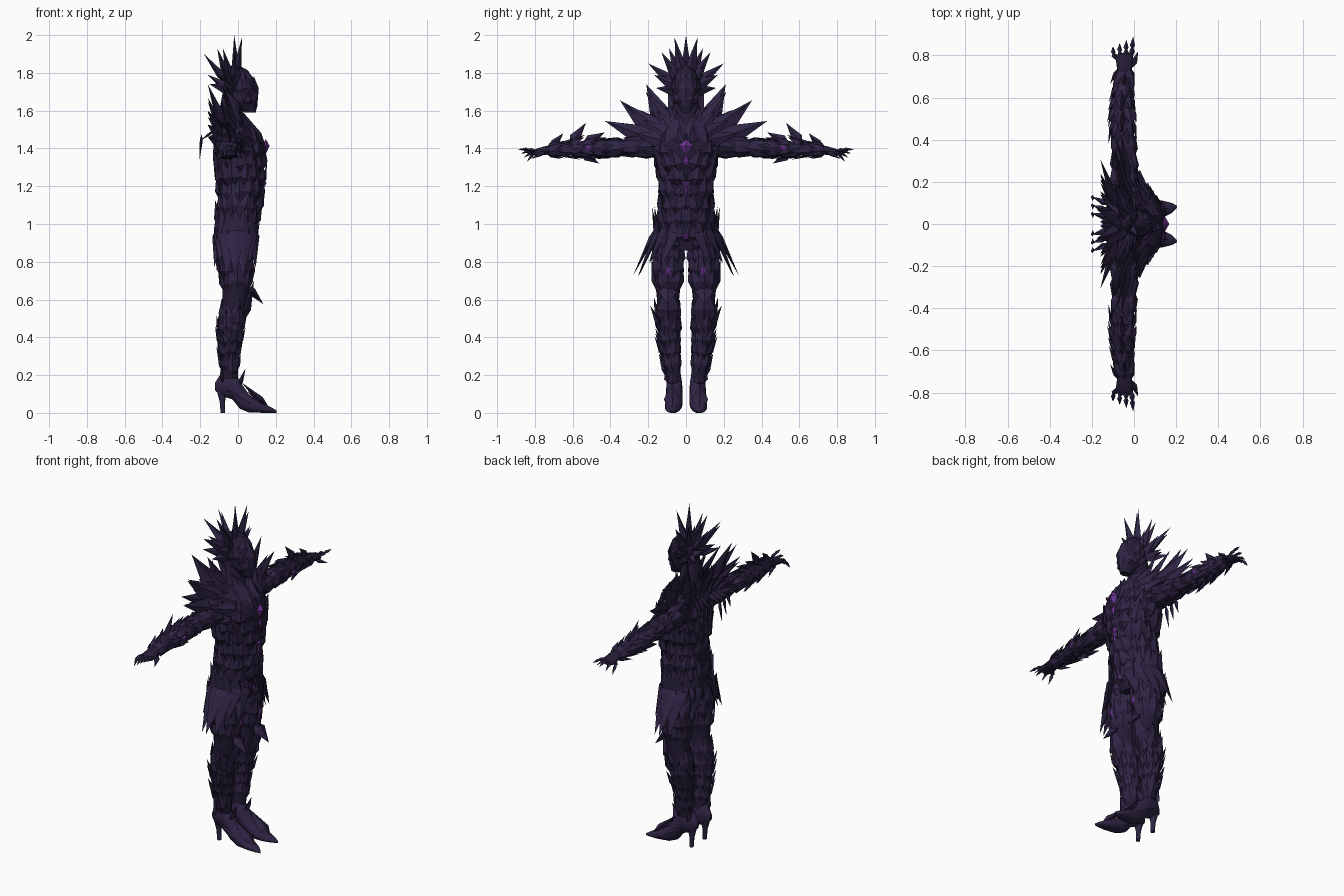
import bpy, bmesh, math, random
from mathutils import Vector

random.seed(7)
if "Cube" in bpy.data.objects:
    bpy.data.objects.remove(bpy.data.objects["Cube"])


def make_material(name, colour):
    mat = bpy.data.materials.new(name)
    mat.diffuse_color = (*colour, 1)
    mat.use_nodes = True
    mat.node_tree.nodes["Principled BSDF"].inputs["Base Color"].default_value = (*colour, 1)
    return mat


plate_purple = make_material("plate purple", (0.028, 0.018, 0.058))
under_purple = make_material("under purple", (0.017, 0.011, 0.034))
glow_violet = make_material("glow violet", (0.16, 0.035, 0.3))


def finish(name, bm, material, mirrored=True):
    """Turn a bmesh into an object, optionally mirrored across the body."""
    bmesh.ops.recalc_face_normals(bm, faces=bm.faces)
    mesh = bpy.data.meshes.new(name)
    bm.to_mesh(mesh)
    bm.free()
    mesh.materials.append(material)
    obj = bpy.data.objects.new(name, mesh)
    bpy.context.collection.objects.link(obj)
    if mirrored:
        mod = obj.modifiers.new("Mirror", "MIRROR")
        mod.use_axis = (False, True, False)
        mod.use_mirror_merge = False
    return obj


def section(rings, t):
    """Interpolate the cross-section at position t along a limb."""
    t = min(max(t, rings[0][0]), rings[-1][0])
    for a, b in zip(rings, rings[1:]):
        if t <= b[0]:
            f = (t - a[0]) / (b[0] - a[0])
            return [u + (v - u) * f for u, v in zip(a, b)]


def on_section(ring, axis, angle, grow=0.0):
    t, c1, c2, r1, r2 = ring
    p = [c1 + (r1 + grow) * math.cos(angle), c2 + (r2 + grow) * math.sin(angle)]
    p.insert(axis, t)
    return Vector(p)


def loft(name, rings, axis, mirrored=True, material=under_purple, sides=14):
    bm = bmesh.new()
    loops = [[bm.verts.new(on_section(r, axis, math.tau * i / sides)) for i in range(sides)]
             for r in rings]
    for a, b in zip(loops, loops[1:]):
        for i in range(sides):
            j = (i + 1) % sides
            bm.faces.new((a[i], a[j], b[j], b[i])).smooth = True
    bm.faces.new(loops[0])
    bm.faces.new(loops[-1])
    return finish(name, bm, material, mirrored)


def shard(bm, base, tip, width, out, thick=0.22, belly=0.35):
    """A pointed, ridged blade from base to tip."""
    base, tip, out = Vector(base), Vector(tip), Vector(out)
    d = tip - base
    side = d.cross(out).normalized() * width / 2
    up = side.cross(d).normalized() * width * thick
    mid = base + d * belly
    rim = [bm.verts.new(mid + o) for o in (side, up, -side, -up)]
    a, b = bm.verts.new(base), bm.verts.new(tip)
    for i in range(4):
        bm.faces.new((a, rim[i], rim[(i + 1) % 4]))
        bm.faces.new((b, rim[(i + 1) % 4], rim[i]))


def cover(name, rings, axis, start, end, rows, count, length, width, flare, half=False):
    """Overlapping blades on a lofted surface; the sign of length sets direction."""
    bm = bmesh.new()
    span = math.pi if half else math.tau
    for row in range(rows):
        t = start + (end - start) * row / max(rows - 1, 1)
        for i in range(count):
            ang = span * (i + 0.5 * (row % 2) + random.uniform(-0.15, 0.15)) / count
            size = length * random.uniform(0.75, 1.25)
            base = on_section(section(rings, t), axis, ang, -0.006)
            out = base - on_section(section(rings, t), axis, ang, -0.03)
            lift = flare * random.uniform(0.4, 1.3)
            if not half and out.y < -0.01 and axis == 2:
                lift *= 0.2
            ring = section(rings, t + size)
            ring[0] = t + size
            tip = on_section(ring, axis, ang + random.uniform(-0.15, 0.15), lift)
            if tip.y < 0 and not half:
                tip.y = 0.006
            shard(bm, base, tip, width * random.uniform(0.8, 1.2), out)
    return finish(name, bm, plate_purple)


def spikes(name, blades, mirrored=True, material=plate_purple, thick=0.22):
    """Individually placed blades: base, tip, width, outward direction."""
    bm = bmesh.new()
    for base, tip, width, out in blades:
        shard(bm, base, tip, width, out, thick)
    return finish(name, bm, material, mirrored)


FRONT, BACK, UP, SIDE = (1, 0, 0.1), (-1, 0, 0.1), (0.1, 0, 1), (0.2, 1, 0)

# Torso, neck and head
torso = [(0.86, -0.01, 0, 0.08, 0.09), (0.95, -0.01, 0, 0.1, 0.15), (1.05, 0, 0, 0.11, 0.145),
         (1.15, 0.01, 0, 0.115, 0.13), (1.25, 0.01, 0, 0.12, 0.135), (1.35, 0.01, 0, 0.13, 0.16),
         (1.42, 0.01, 0, 0.135, 0.175), (1.5, -0.02, 0, 0.1, 0.15), (1.57, -0.04, 0, 0.065, 0.08),
         (1.7, -0.03, 0, 0.05, 0.05)]
head = [(1.59, 0.065, 0, 0.03, 0.022), (1.64, 0.03, 0, 0.068, 0.05), (1.7, 0.01, 0, 0.085, 0.068),
        (1.76, 0, 0, 0.085, 0.068), (1.81, -0.01, 0, 0.065, 0.05), (1.84, -0.015, 0, 0.02, 0.02)]
loft("torso", torso, 2, False)
loft("head", head, 2, False)
cover("waist_plates", torso, 2, 0.9, 1.2, 5, 7, 0.13, 0.085, 0.014, True)
cover("rib_plates", torso, 2, 1.2, 1.42, 4, 7, 0.13, 0.09, 0.02, True)
cover("head_plates", head, 2, 1.63, 1.74, 3, 6, 0.09, 0.06, 0.012, True)
spikes("visor", [((0.085, 0, 1.78), (0.1, 0, 1.6), 0.09, FRONT)], False)

# Legs with upward blades on thigh and shin
leg = [(0.18, -0.045, 0.065, 0.045, 0.04), (0.3, -0.045, 0.078, 0.048, 0.045),
       (0.42, -0.04, 0.09, 0.065, 0.058), (0.5, -0.035, 0.092, 0.07, 0.062),
       (0.6, -0.015, 0.095, 0.067, 0.06), (0.68, -0.01, 0.095, 0.073, 0.068),
       (0.8, -0.015, 0.095, 0.092, 0.08), (0.95, -0.02, 0.085, 0.1, 0.075)]
loft("legs", leg, 2)
cover("thigh_plates", leg, 2, 0.64, 0.85, 4, 9, 0.14, 0.075, 0.012)
cover("shin_plates", leg, 2, 0.22, 0.48, 5, 9, 0.11, 0.055, 0.018)
spikes("knee_guards", [((0.02, 0.095, 0.47), (0.085, 0.095, 0.7), 0.12, FRONT),
                       ((0.04, 0.095, 0.68), (0.135, 0.1, 0.575), 0.1, FRONT),
                       ((0, 0.13, 0.44), (0.01, 0.19, 0.57), 0.07, SIDE)])
spikes("ankle_fins", [((-0.03, 0.1, 0.18), (-0.03, 0.145, 0.32), 0.06, SIDE),
                      ((0, 0.07, 0.13), (0.04, 0.07, 0.235), 0.06, FRONT),
                      ((-0.08, 0.08, 0.14), (-0.09, 0.1, 0.26), 0.06, BACK)])

# Heeled boots
boot = [(-0.122, 0.062, 0.14, 0.01, 0.02), (-0.09, 0.062, 0.15, 0.036, 0.06),
        (-0.03, 0.062, 0.15, 0.042, 0.08), (0.01, 0.062, 0.095, 0.044, 0.075),
        (0.06, 0.064, 0.048, 0.046, 0.048), (0.13, 0.07, 0.026, 0.042, 0.026),
        (0.18, 0.076, 0.014, 0.024, 0.014), (0.205, 0.082, 0.006, 0.004, 0.006)]
loft("boots", boot, 0, material=plate_purple)
loft("boot_heels", [(0, -0.08, 0.062, 0.012, 0.012), (0.06, -0.083, 0.062, 0.014, 0.014),
                    (0.14, -0.085, 0.062, 0.034, 0.03)], 2, material=plate_purple)
spikes("boot_plates", [((0.17, 0.072, 0.02), (0.02, 0.075, 0.16), 0.09, UP),
                       ((0.12, 0.095, 0.02), (-0.06, 0.105, 0.12), 0.06, SIDE)])

# Arms with blades swept back toward the elbow
arm = [(0.12, -0.04, 1.42, 0.075, 0.075), (0.25, -0.04, 1.41, 0.06, 0.05),
       (0.38, -0.045, 1.405, 0.045, 0.038), (0.46, -0.055, 1.4, 0.055, 0.043),
       (0.55, -0.055, 1.4, 0.052, 0.04), (0.68, -0.05, 1.395, 0.036, 0.028),
       (0.74, -0.045, 1.39, 0.036, 0.024), (0.79, -0.045, 1.38, 0.042, 0.02),
       (0.81, -0.045, 1.375, 0.03, 0.012)]
loft("arms", arm, 1)
cover("upper_arm_plates", arm, 1, 0.16, 0.32, 3, 7, 0.12, 0.07, 0.008)
cover("forearm_plates", arm, 1, 0.5, 0.74, 5, 8, -0.1, 0.05, 0.025)
spikes("forearm_spikes", [((-0.05, 0.62, 1.41), (-0.06, 0.53, 1.535), 0.06, FRONT),
                          ((-0.05, 0.55, 1.42), (-0.06, 0.43, 1.485), 0.06, FRONT),
                          ((-0.04, 0.72, 1.4), (-0.05, 0.65, 1.48), 0.045, FRONT),
                          ((-0.05, 0.56, 1.38), (-0.07, 0.46, 1.32), 0.05, FRONT)])

# Clawed hands: each finger is two blades
bm = bmesh.new()
for i in range(4):
    root = Vector((-0.012 - 0.024 * i, 0.775, 1.385))
    knuckle = Vector((-0.008 - 0.03 * i, 0.84 - 0.01 * i, 1.395 - 0.008 * i))
    tip = Vector((-0.004 - 0.032 * i, 0.89 - 0.016 * i, 1.395 - 0.022 * i))
    shard(bm, root, knuckle + (knuckle - root) * 0.15, 0.026, UP, 0.4, 0.6)
    shard(bm, knuckle - (tip - knuckle) * 0.3, tip, 0.024, UP, 0.4)
shard(bm, (-0.01, 0.74, 1.385), (0.02, 0.82, 1.345), 0.03, UP, 0.4)
finish("fingers", bm, plate_purple)

# Crown of spikes
crown_root = Vector((-0.02, 0, 1.7))
bm = bmesh.new()
shard(bm, (-0.01, 0, 1.74), (-0.02, 0, 2.0), 0.05, FRONT, 0.4)
shard(bm, (-0.04, 0, 1.72), (-0.11, 0, 1.93), 0.06, FRONT, 0.4)
finish("crown_centre", bm, plate_purple, False)
bm = bmesh.new()
for tip in [(0.02, 0.06, 1.985), (-0.02, 0.13, 1.91), (-0.09, 0.2, 1.85), (-0.03, 0.17, 1.79),
            (-0.18, 0.07, 1.9), (-0.16, 0.05, 1.79), (-0.06, 0.16, 1.72), (-0.15, 0.12, 1.74),
            (0.01, 0.1, 1.84), (-0.08, 0.09, 1.93)]:
    tip = Vector(tip)
    shard(bm, crown_root.lerp(tip, 0.15), tip, 0.062, FRONT, 0.35)
finish("crown_spikes", bm, plate_purple)

# Shoulder fan radiating from the chest
bm = bmesh.new()
for k in range(9):
    ang = math.radians(4 + 9.5 * k)
    for layer, (depth, reach) in enumerate([(0.06, 0.23), (-0.02, 0.34), (-0.1, 0.27)]):
        r = reach * (1.25 if k % 2 else 0.88) * (1 - 0.025 * k)
        a = ang + 0.06 * layer
        base = Vector((depth + 0.03, 0.06 * math.cos(a), 1.42 + 0.03 * math.sin(a)))
        tip = Vector((depth - 0.06, r * math.cos(a), 1.42 + r * 0.92 * math.sin(a)))
        shard(bm, base, tip, 0.1, FRONT if layer < 2 else BACK, 0.2)
finish("shoulder_fan", bm, plate_purple)
spikes("shoulder_spikes", [((-0.02, 0.16, 1.44), (-0.06, 0.43, 1.545), 0.1, FRONT),
                           ((-0.04, 0.14, 1.46), (-0.09, 0.35, 1.655), 0.1, FRONT),
                           ((-0.06, 0.09, 1.48), (-0.16, 0.21, 1.74), 0.12, BACK),
                           ((-0.1, 0.05, 1.42), (-0.13, 0.06, 1.66), 0.1, BACK)])
spikes("chest_plates", [((0.15, 0.005, 1.4), (0.02, 0.05 + 0.045 * k, 1.6 - 0.055 * k), 0.1, FRONT)
                        for k in range(5)])
spikes("back_hooks", [((-0.12, 0.03 + 0.03 * k, 1.5), (-0.2, 0.05 + 0.04 * k, 1.44), 0.035, BACK)
                      for k in range(3)] +
       [((-0.19, 0.04 + 0.04 * k, 1.48), (-0.205, 0.05 + 0.04 * k, 1.33 + 0.03 * k), 0.03, BACK)
        for k in range(3)])

# Hip skirt blades
bm = bmesh.new()
for k in range(7):
    ang = math.radians(25 + 22 * k)
    out = Vector((0.5 * math.cos(ang), math.sin(ang), 0))
    drop = 0.68 + 0.045 * (k % 2) + 0.1 * abs(math.cos(ang))
    base = Vector((0.09 * math.cos(ang) - 0.01, 0.13 * math.sin(ang), 1.03))
    tip = Vector((0.12 * math.cos(ang) - 0.015, 0.1 + 0.18 * math.sin(ang) ** 2, drop))
    shard(bm, base, tip, 0.1, out, 0.15)
    shard(bm, base + Vector((0, 0.02, -0.14)), base + out * 0.05 + Vector((0, 0, 0.06)), 0.08, out, 0.15)
finish("hip_skirt", bm, plate_purple)

# Glowing gems along the front, thighs and forearms
gem_list = [((0.147, 1.41), 0.04, 0.03), ((0.148, 1.33), 0.045, 0.012),
            ((0.137, 1.215), 0.025, 0.02), ((0.137, 1.17), 0.05, 0.009),
            ((0.1, 0.935), 0.022, 0.02), ((0.093, 1.69), 0.045, 0.024)]
bm = bmesh.new()
for (x, z), tall, wide in gem_list:
    shard(bm, (x, 0, z + tall), (x, 0, z - tall), wide * 2.4, FRONT, 0.28, 0.45)
finish("front_gems", bm, glow_violet, False)
spikes("limb_gems", [((0.088, 0.095, 0.78), (0.08, 0.085, 0.71), 0.025, FRONT),
                     ((0.01, 0.49, 1.405), (0.0, 0.56, 1.4), 0.03, FRONT),
                     ((0.05, 0.09, 0.115), (0.09, 0.085, 0.075), 0.02, UP)], material=glow_violet)
